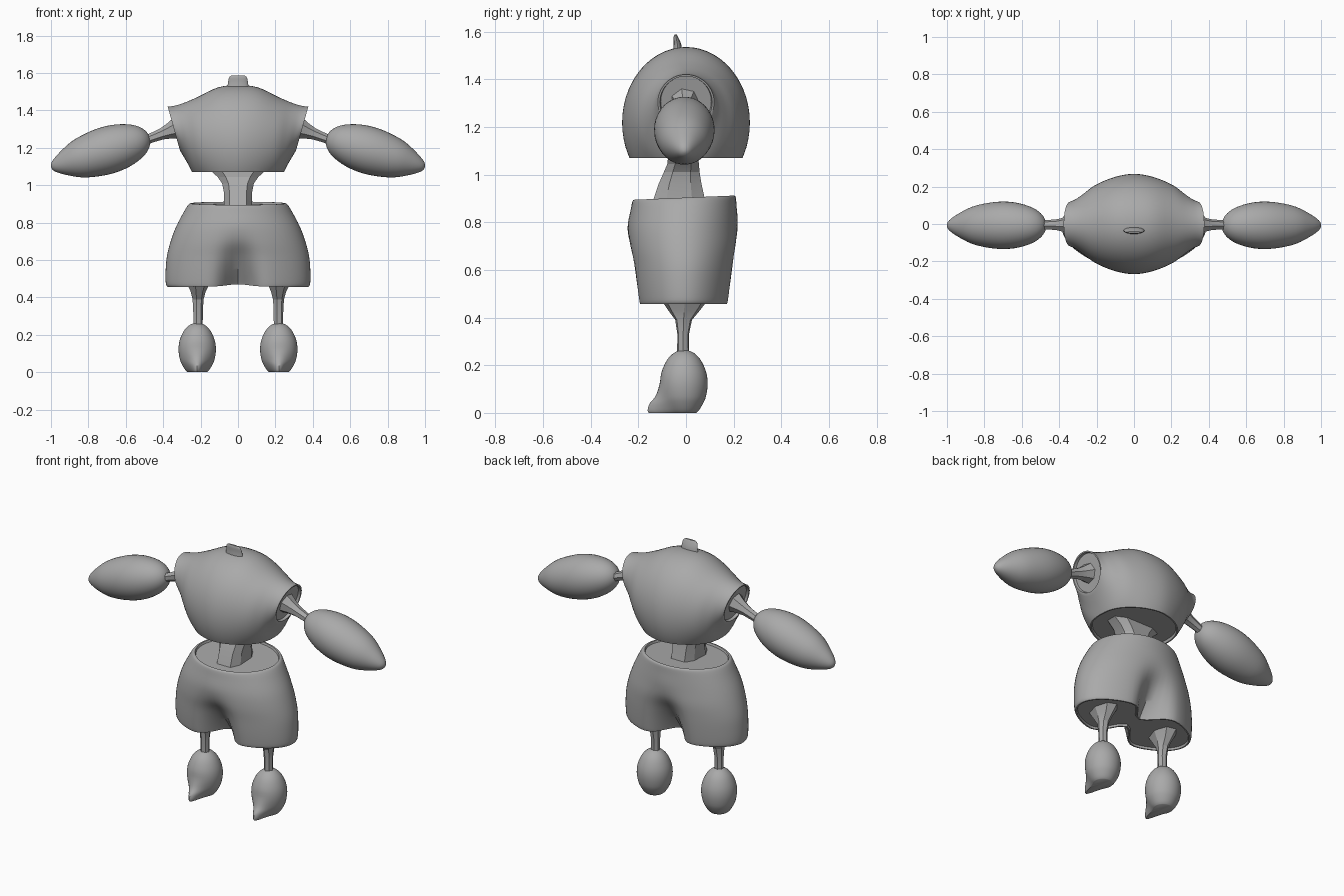
import bpy, bmesh
from math import sin, cos, pi, exp, radians
from mathutils import Vector

cube = bpy.data.objects.get("Cube")
if cube:
    bpy.data.objects.remove(cube)

grey = bpy.data.materials.new("plain grey")
grey.use_nodes = True
GREY = (0.4, 0.4, 0.4, 1)
grey.diffuse_color = GREY
grey.node_tree.nodes["Principled BSDF"].inputs["Base Color"].default_value = GREY


def smooth_keys(keys, steps):
    """Catmull-Rom interpolation between tuples of section sizes."""
    out = []
    for i in range(len(keys) - 1):
        a, b = keys[max(i - 1, 0)], keys[i]
        c, d = keys[i + 1], keys[min(i + 2, len(keys) - 1)]
        for s in range(steps):
            t = s / steps
            out.append([q + 0.5 * t * (r - p + t * (2 * p - 5 * q + 4 * r - e
                        + t * (3 * (q - r) + e - p)))
                        for p, q, r, e in zip(a, b, c, d)])
    return out + [list(keys[-1])]


def circle(n):
    return [(cos(2 * pi * i / n), sin(2 * pi * i / n)) for i in range(n)]


def loft(name, rings, angle=40, recess=0, cut_z=None):
    """Skin closed rings, cap the ends, optionally recess caps and trim below cut_z."""
    bm = bmesh.new()
    rows = [[bm.verts.new(p) for p in ring] for ring in rings]
    n = len(rows[0])
    for a, b in zip(rows, rows[1:]):
        for i in range(n):
            j = (i + 1) % n
            bm.faces.new((a[i], a[j], b[j], b[i]))
    caps = [bm.faces.new(rows[0]), bm.faces.new(rows[-1])]
    if cut_z is not None:
        cut = bmesh.ops.bisect_plane(bm, geom=bm.verts[:] + bm.edges[:] + bm.faces[:],
                                     plane_co=(0, 0, cut_z), plane_no=(0, 0, 1),
                                     clear_inner=True)
        edges = [e for e in cut["geom_cut"] if isinstance(e, bmesh.types.BMEdge)]
        caps += bmesh.ops.edgeloop_fill(bm, edges=edges)["faces"]
    bmesh.ops.recalc_face_normals(bm, faces=bm.faces[:])
    if recess:
        for cap in caps:
            bmesh.ops.inset_region(bm, faces=[cap], thickness=0.008, depth=0)
            bmesh.ops.inset_region(bm, faces=[cap], thickness=0.004, depth=-recess)
    mesh = bpy.data.meshes.new(name)
    bm.to_mesh(mesh)
    bm.free()
    mesh.materials.append(grey)
    mesh.shade_smooth()
    mesh.set_sharp_from_angle(angle=radians(angle))
    obj = bpy.data.objects.new(name, mesh)
    bpy.context.collection.objects.link(obj)
    return obj


def upright(keys, n):
    """Elliptical rings stacked in z; key = (z, x centre, y centre, x radius, y radius)."""
    return [[(x + rx * c, y + ry * s, z) for c, s in circle(n)]
            for z, x, y, rx, ry in keys]


def along(start, end, keys, n):
    """Round rings along a line; key = (fraction of length, radius)."""
    start, end = Vector(start), Vector(end)
    axis = end - start
    side = Vector((0, 1, 0))
    up = axis.cross(side).normalized()
    return [[start + axis * t + (side * c + up * s) * r for c, s in circle(n)]
            for t, r in keys]


# Torso: sideways loft with tilted sleeve ends and a flat hem
half = [(0, 1.535, 0.90, 0.268, 0), (0.1, 1.523, 0.925, 0.252, 0.02),
        (0.2, 1.47, 0.995, 0.212, 0.08), (0.26, 1.44, 1.045, 0.168, 0.15),
        (0.305, 1.425, 1.12, 0.135, 0.22), (0.343, 1.42, 1.185, 0.118, 0.28)]
keys = [(-x, t, b, d, -k) for x, t, b, d, k in half[:0:-1]] + half
rings = []
for x, top, bottom, depth, tilt in smooth_keys(keys, 4):
    mid, h = (top + bottom) / 2, (top - bottom) / 2
    rings.append([(x + tilt * h * s, depth * c, mid + h * s) for c, s in circle(56)])
loft("torso", rings, recess=0.015, cut_z=1.07)

# Small tab on top of the torso
loft("top_tab", upright(smooth_keys(
    [(1.50, 0, -0.035, 0.06, 0.022), (1.545, 0, -0.036, 0.054, 0.016),
     (1.575, 0, -0.042, 0.048, 0.01), (1.587, 0, -0.044, 0.034, 0.005)], 3), 16))

# Faceted waist post between torso and shorts
post = [(0.87, -0.03, 0.075, 0.115), (0.96, -0.025, 0.075, 0.09),
        (1.01, -0.018, 0.085, 0.075), (1.045, -0.012, 0.11, 0.066),
        (1.09, -0.012, 0.16, 0.062)]
loft("waist_post", [[(rx * u, y + ry * v, z) for u, v in
                     ((1, -.5), (1, .5), (.6, 1), (-.6, 1),
                      (-1, .5), (-1, -.5), (-.6, -1), (.6, -1))]
                    for z, y, rx, ry in post], angle=15)

# Shorts: the section pinches into two legs towards the hem
rings = []
for z, y, rx, ry, pinch in smooth_keys(
        [(0.457, -0.01, 0.378, 0.205, 0.72), (0.475, -0.01, 0.386, 0.209, 0.68),
         (0.54, -0.01, 0.387, 0.217, 0.5), (0.62, -0.01, 0.38, 0.225, 0.28),
         (0.70, -0.012, 0.36, 0.233, 0.08), (0.78, -0.014, 0.33, 0.231, 0),
         (0.86, -0.01, 0.288, 0.222, 0), (0.895, -0.008, 0.266, 0.217, 0),
         (0.903, -0.008, 0.255, 0.211, 0)], 4):
    ring = []
    for c, s in circle(72):
        dent = exp(-(rx * c / 0.085) ** 2)
        slope = 0.03 * y / y * s * (z - 0.457) / 0.45 * 0.3
        ring.append((rx * c, y + ry * s * (1 - pinch * dent),
                     z + slope + 0.018 * dent * pinch))
    rings.append(ring)
loft("shorts", rings, recess=0.012)

for sign, label in ((1, "left"), (-1, "right")):
    # Arm rod and tapered hand
    loft(label + "_arm_rod", along((sign * 0.325, -0.005, 1.305), (sign * 0.51, -0.005, 1.235),
         [(0, 0.06), (0.22, 0.043), (0.45, 0.031), (0.75, 0.026), (1, 0.027)], 7), angle=15)
    loft(label + "_hand", along((sign * 0.472, -0.007, 1.255), (sign * 0.999, -0.007, 1.096),
         smooth_keys([(0, 0.006), (0.015, 0.035), (0.06, 0.067), (0.14, 0.095),
                      (0.27, 0.118), (0.42, 0.127), (0.58, 0.12), (0.74, 0.1),
                      (0.88, 0.063), (0.96, 0.035), (0.99, 0.018), (1, 0.004)], 3), 40),
         angle=60)

    # Leg rod flaring into the shorts
    x = sign * 0.215
    loft(label + "_leg_rod", upright(
        [(0.22, x, -0.012, 0.026, 0.026), (0.33, x, -0.012, 0.027, 0.025),
         (0.39, x, -0.01, 0.031, 0.036), (0.43, x, -0.008, 0.042, 0.068),
         (0.48, x, -0.005, 0.066, 0.105)], 7), angle=15)

    # Egg-shaped foot with a pointed toe
    rings = []
    for z, r, toe in smooth_keys(
            [(0.0, 0.052, 0.095), (0.012, 0.064, 0.088), (0.04, 0.081, 0.062),
             (0.07, 0.093, 0.026), (0.12, 0.1, 0.002), (0.17, 0.094, 0),
             (0.22, 0.072, 0), (0.25, 0.044, 0), (0.262, 0.018, 0), (0.264, 0.004, 0)], 3):
        rings.append([(sign * 0.218 + r * c, -0.009 + r * s - toe * max(0, -s) ** 7, z)
                      for c, s in circle(40)])
    loft(label + "_foot", rings, angle=50)
